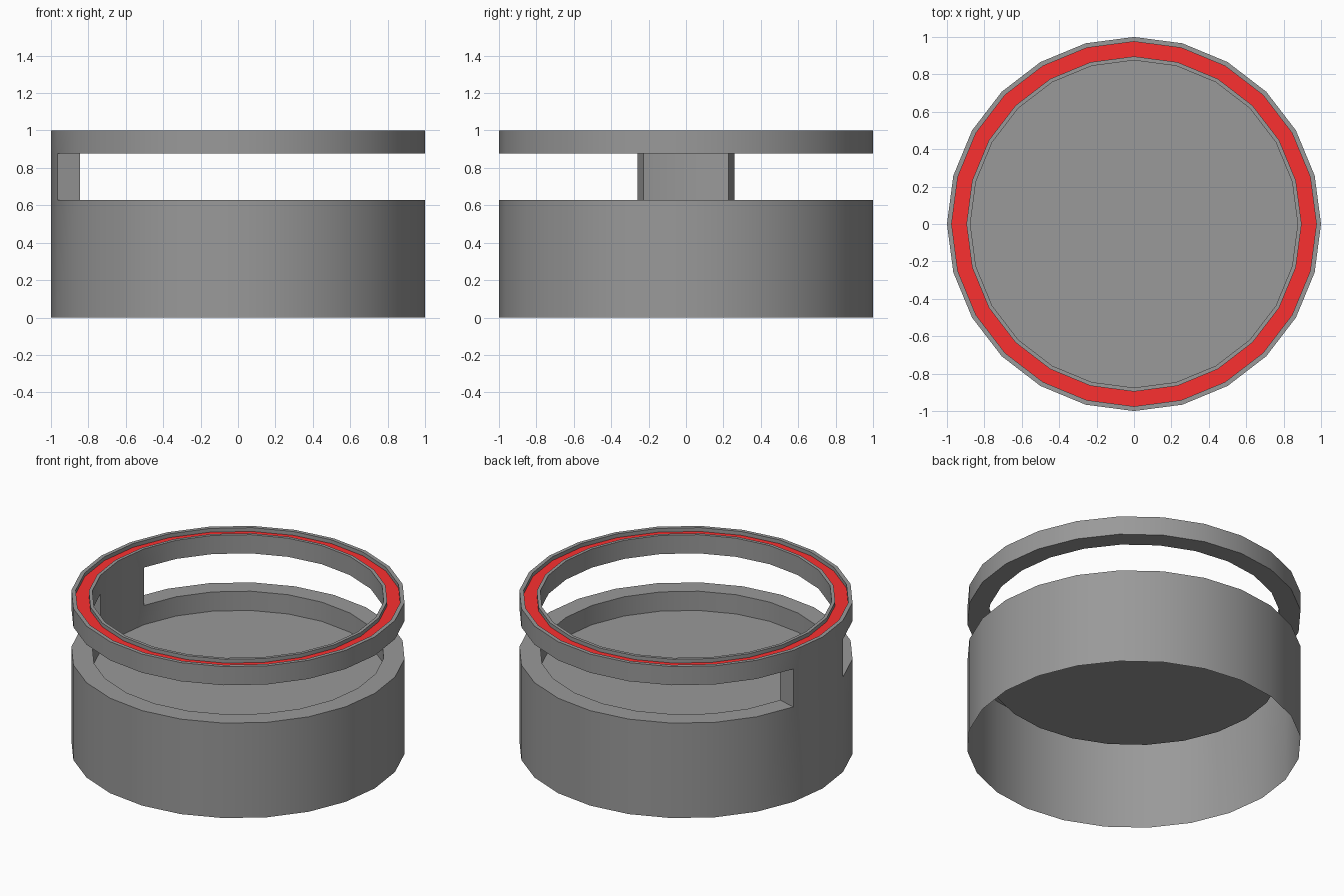
import bpy, bmesh
from math import cos, sin, pi

if "Cube" in bpy.data.objects:
    bpy.data.objects.remove(bpy.data.objects["Cube"])

SIDES = 24
R_OUT, R_IN = 1.0, 0.875         # wall radii
G_OUT, G_IN = 0.975, 0.896       # groove radii
Z_FLOOR, Z_BASE, Z_RING, Z_TOP = 0.5, 0.627, 0.877, 1.0
Z_GROOVE = 0.975
POST = [11, 12]                  # segments carrying the post at -x
ALL = range(SIDES)
OPEN = [i for i in ALL if i not in POST]


def pt(r, z, i):
    a = 2 * pi * i / SIDES
    return (r * cos(a), r * sin(a), z)


def face(bm, pts):
    bm.faces.new([bm.verts.new(p) for p in pts])


def lathe(bm, profile, segs=ALL):
    """Sweep an (r, z) profile around z over the chosen segments."""
    for (r0, z0), (r1, z1) in zip(profile, profile[1:]):
        for i in segs:
            face(bm, [pt(r0, z0, i), pt(r0, z0, i + 1),
                      pt(r1, z1, i + 1), pt(r1, z1, i)])


def finish(bm, name, color):
    bmesh.ops.remove_doubles(bm, verts=bm.verts[:], dist=1e-4)
    me = bpy.data.meshes.new(name)
    bm.to_mesh(me)
    bm.free()
    mat = bpy.data.materials.new(name)
    mat.diffuse_color = color
    mat.use_nodes = True
    mat.node_tree.nodes["Principled BSDF"].inputs["Base Color"].default_value = mat.diffuse_color
    me.materials.append(mat)
    ob = bpy.data.objects.new(name, me)
    bpy.context.collection.objects.link(ob)
    bpy.ops.object.select_all(action='DESELECT')
    ob.select_set(True)
    bpy.context.view_layer.objects.active = ob
    bpy.ops.object.shade_smooth_by_angle(angle=pi / 6)


bm = bmesh.new()
# Base: open-bottomed outer wall, rim, inner wall and recessed floor
lathe(bm, [(R_OUT, 0), (R_OUT, Z_BASE)])
lathe(bm, [(R_OUT, Z_BASE), (R_IN, Z_BASE)], OPEN)
lathe(bm, [(R_IN, Z_BASE), (R_IN, Z_FLOOR)])
face(bm, [pt(R_IN, Z_FLOOR, i) for i in ALL])

# Post joining base and upper ring
lathe(bm, [(R_OUT, Z_BASE), (R_OUT, Z_RING)], POST)
lathe(bm, [(R_IN, Z_RING), (R_IN, Z_BASE)], POST)
for i, step in ((POST[0], 1), (POST[-1] + 1, -1)):
    end = [pt(R_IN, Z_BASE, i), pt(R_OUT, Z_BASE, i),
           pt(R_OUT, Z_RING, i), pt(R_IN, Z_RING, i)]
    face(bm, end[::step])

# Upper ring with a groove between two lips
lathe(bm, [(R_OUT, Z_RING), (R_OUT, Z_TOP), (G_OUT, Z_TOP), (G_OUT, Z_GROOVE)])
lathe(bm, [(G_IN, Z_GROOVE), (G_IN, Z_TOP), (R_IN, Z_TOP), (R_IN, Z_RING)])
lathe(bm, [(R_IN, Z_RING), (R_OUT, Z_RING)], OPEN)
finish(bm, "holder_body", (0.32, 0.32, 0.32, 1))

# Red band filling the groove bottom
bm = bmesh.new()
lathe(bm, [(G_OUT, Z_GROOVE), (G_IN, Z_GROOVE)])
finish(bm, "red_band", (0.97, 0.03, 0.03, 1))
